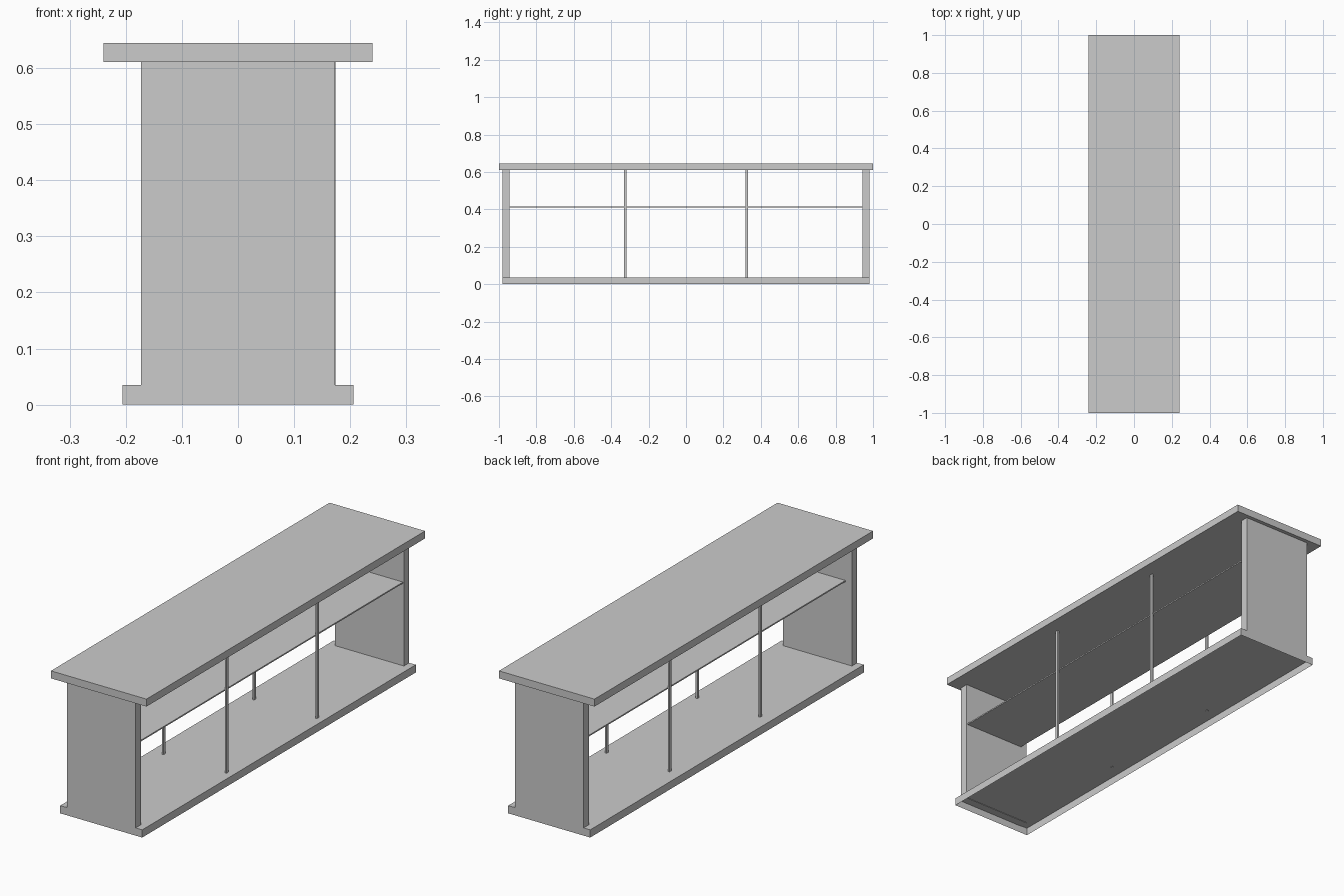
import bpy
import bmesh

cube = bpy.data.objects.get("Cube")
if cube:
    bpy.data.objects.remove(cube, do_unlink=True)

# Single grey finish
grey = bpy.data.materials.new("plain grey")
grey.use_nodes = True
COLOUR = (0.6, 0.6, 0.6, 1)
grey.diffuse_color = COLOUR
grey.node_tree.nodes["Principled BSDF"].inputs["Base Color"].default_value = COLOUR


def box(name, x, y, z):
    """Box spanning the (low, high) pairs on each axis."""
    spans = (x, y, z)
    bpy.ops.mesh.primitive_cube_add(size=1, location=[(a + b) / 2 for a, b in spans])
    ob = bpy.context.object
    ob.name = name
    ob.scale = [b - a for a, b in spans]
    bpy.ops.object.transform_apply(location=False, rotation=False, scale=True)
    ob.data.materials.append(grey)
    return ob


BASE_TOP, TOP_UNDERSIDE = 0.035, 0.611
UPRIGHT = (BASE_TOP - 0.002, TOP_UNDERSIDE)   # uprights just pierce the base deck
BAR_X, BAR_Y = 0.004, 0.007                   # half sizes of a support bar

# Base: a hollow tray, open underneath
base = box("base_board", (-0.206, 0.206), (-0.982, 0.982), (0, BASE_TOP))
bm = bmesh.new()
bm.from_mesh(base.data)
bm.normal_update()
bmesh.ops.delete(bm, geom=[f for f in bm.faces if f.normal.z < -0.5], context="FACES")
bm.to_mesh(base.data)
bm.free()

# Boards
box("top_board", (-0.24, 0.24), (-1, 1), (TOP_UNDERSIDE, 0.645))
box("shelf", (-0.14, 0.168), (-0.944, 0.944), (0.409, 0.415))

# End panels
box("front_panel", (-0.173, 0.173), (-0.982, -0.944), UPRIGHT)
box("back_panel", (-0.173, 0.173), (0.944, 0.982), UPRIGHT)

# Slim support bars along both long sides
for side, x in (("right", -0.146), ("left", 0.17)):
    for end, y in (("front", -0.325), ("back", 0.325)):
        box(f"{end}_{side}_bar", (x - BAR_X, x + BAR_X), (y - BAR_Y, y + BAR_Y), UPRIGHT)
